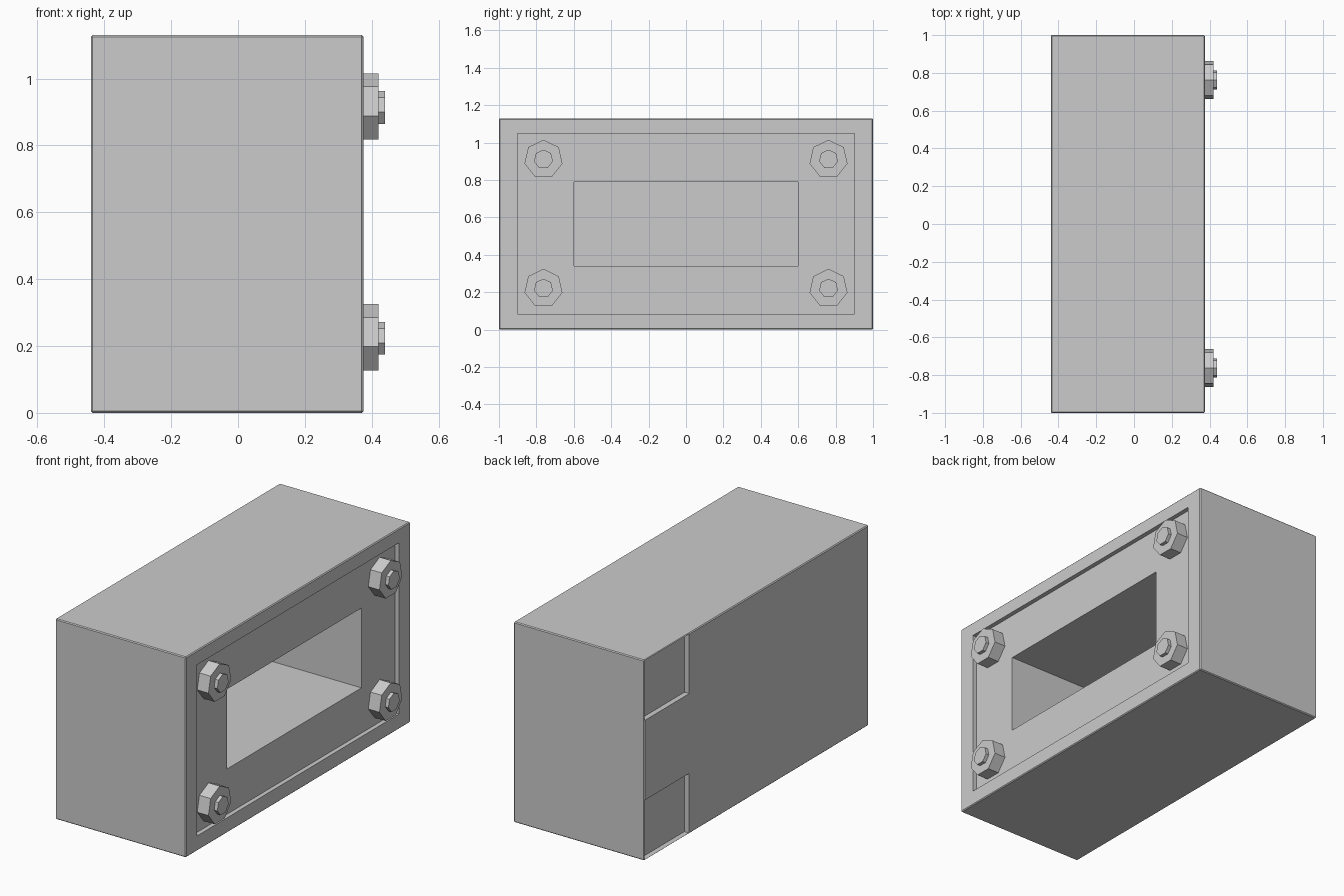
import bpy
import bmesh
import math
from mathutils import Matrix, Vector

if "Cube" in bpy.data.objects:
    bpy.data.objects.remove(bpy.data.objects["Cube"])

HEIGHT = 1.13
BACK, FRONT = -0.44, 0.375
PANEL = 0.35
LIP = 0.004


def add_object(name, bm):
    mesh = bpy.data.meshes.new(name)
    bm.to_mesh(mesh)
    bm.free()
    obj = bpy.data.objects.new(name, mesh)
    bpy.context.collection.objects.link(obj)
    return obj


def box(name, low, high):
    low, high = Vector(low), Vector(high)
    bm = bmesh.new()
    bmesh.ops.create_cube(bm, size=1, matrix=Matrix.Translation((low + high) / 2)
                          @ Matrix.Diagonal((*(high - low), 1)))
    return add_object(name, bm)


def cut(target, name, low, high):
    cutter = box(name, low, high)
    cutter.hide_render = True
    mod = target.modifiers.new(name, 'BOOLEAN')
    mod.object = cutter
    mod.operation = 'DIFFERENCE'
    mod.solver = 'EXACT'
    bpy.context.view_layer.objects.active = target
    bpy.ops.object.modifier_apply(modifier=name)
    bpy.data.objects.remove(cutter)


# Housing with a sunken face panel and a deep rectangular opening
housing = box("housing", (BACK, -1, 0), (FRONT, 1, HEIGHT))
edge = housing.modifiers.new("edge_bevel", 'BEVEL')
edge.width = 0.005
edge.segments = 1
bpy.context.view_layer.objects.active = housing
bpy.ops.object.modifier_apply(modifier="edge_bevel")
cut(housing, "panel_recess", (PANEL, -0.9, 0.085), (FRONT + 0.1, 0.9, 1.05))
cut(housing, "opening", (-0.41, -0.6, 0.34), (FRONT + 0.1, 0.6, 0.79))

# Shallow corner pockets on the back
for name, low, high in (("lower_pocket", LIP, 0.34), ("upper_pocket", 0.79, HEIGHT - LIP)):
    cut(housing, name, (BACK - 0.1, 0.6, low), (BACK + 0.03, 1 - LIP, high))


# Seven-sided bolts with a smaller stud on each
def prism(name, radius, x_start, x_end, y, z):
    bm = bmesh.new()
    ring = [bm.verts.new((x_start, y + radius * math.sin(i * math.tau / 7),
                          z + radius * math.cos(i * math.tau / 7))) for i in range(7)]
    base = bm.faces.new(ring)
    side = bmesh.ops.extrude_face_region(bm, geom=[base])
    bmesh.ops.translate(bm, vec=(x_end - x_start, 0, 0),
                        verts=[v for v in side["geom"] if isinstance(v, bmesh.types.BMVert)])
    bmesh.ops.recalc_face_normals(bm, faces=bm.faces)
    return add_object(name, bm)


for end, y in (("front", -0.762), ("back", 0.762)):
    for level, z in (("lower", 0.221), ("upper", 0.911)):
        prism(f"{end}_{level}_nut", 0.104, PANEL - 0.01, 0.42, y, z)
        prism(f"{end}_{level}_stud", 0.0515, PANEL, 0.44, y, z)
